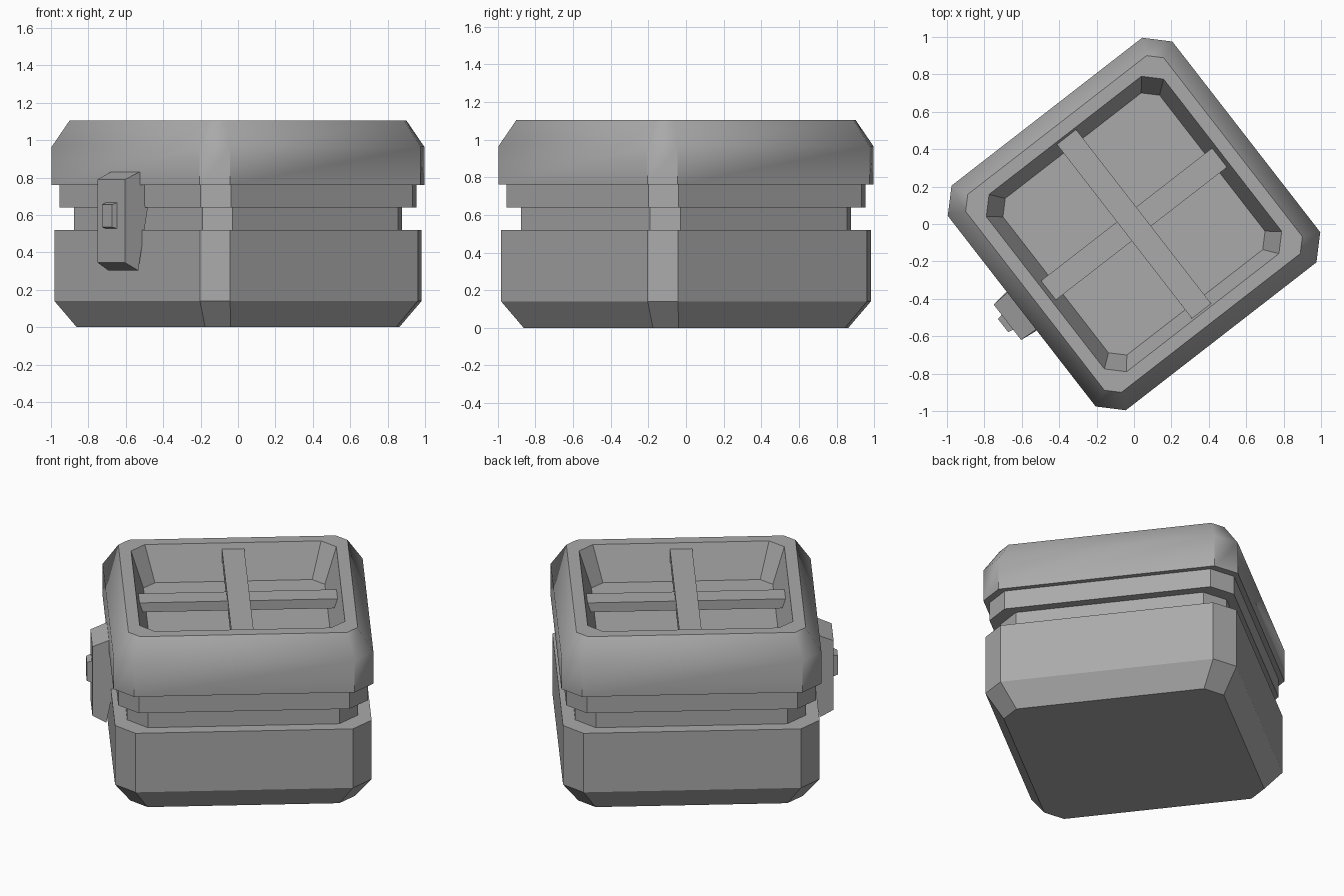
import bpy, bmesh, math

if "Cube" in bpy.data.objects:
    bpy.data.objects.remove(bpy.data.objects["Cube"])

TURN = math.radians(37.8)   # the whole container stands turned on the spot

grey = bpy.data.materials.new("plain_grey")
grey.diffuse_color = (0.4, 0.4, 0.4, 1)
grey.use_nodes = True
grey.node_tree.nodes["Principled BSDF"].inputs["Base Color"].default_value = grey.diffuse_color


def loft(name, rings, smooth=None):
    """Skin a stack of rings with equal point counts and cap both ends."""
    bm = bmesh.new()
    loops = [[bm.verts.new(p) for p in ring] for ring in rings]
    n = len(loops[0])
    for a, b in zip(loops, loops[1:]):
        for i in range(n):
            j = (i + 1) % n
            bm.faces.new((a[i], a[j], b[j], b[i]))
    bm.faces.new(loops[0][::-1])
    bm.faces.new(loops[-1])
    bmesh.ops.recalc_face_normals(bm, faces=bm.faces)
    mesh = bpy.data.meshes.new(name)
    bm.to_mesh(mesh)
    bm.free()
    mesh.materials.append(grey)
    obj = bpy.data.objects.new(name, mesh)
    bpy.context.collection.objects.link(obj)
    obj.rotation_euler.z = TURN
    if smooth:
        bpy.ops.object.select_all(action='DESELECT')
        obj.select_set(True)
        bpy.context.view_layer.objects.active = obj
        bpy.ops.object.shade_smooth_by_angle(angle=math.radians(smooth))
    return obj


def octagon(half, edge, z):
    """Square with cut corners: half width and half length of each side."""
    h, e = half, edge
    return [(x, y, z) for x, y in ((h, -e), (h, e), (e, h), (-e, h),
                                   (-h, e), (-h, -e), (-e, -h), (e, -h))]


def rect_z(hx, hy, z):
    return [(-hx, -hy, z), (hx, -hy, z), (hx, hy, z), (-hx, hy, z)]


def rect_x(hy, low, high):
    """Rectangle across x; low and high are (x, z) of its two level edges."""
    return [(low[0], -hy, low[1]), (low[0], hy, low[1]),
            (high[0], hy, high[1]), (high[0], -hy, high[1])]


# Container body with bevelled foot
loft("body", [octagon(0.657, 0.56, 0), octagon(0.75, 0.635, 0.14),
              octagon(0.75, 0.635, 0.52)])

# Recessed neck and the collar above it
loft("neck", [octagon(0.675, 0.56, 0.5), octagon(0.675, 0.56, 0.65)])
loft("collar", [octagon(0.73, 0.615, 0.64), octagon(0.73, 0.615, 0.77)])

# Lid with bevelled rim and sunken tray
loft("lid", [octagon(0.76, 0.645, 0.76), octagon(0.76, 0.645, 0.965),
             octagon(0.67, 0.605, 1.105), octagon(0.6, 0.515, 1.105),
             octagon(0.53, 0.46, 0.89)], smooth=40)

# Crossed handle bars spanning the tray
loft("upper_bar", [rect_z(0.065, 0.57, 1.0), rect_z(0.065, 0.59, 1.07)])
loft("lower_bar", [rect_z(0.56, 0.065, 0.98), rect_z(0.58, 0.065, 1.04)])

# Latch with a slanted back, and its button
loft("latch", [rect_x(0.13, (-0.776, 0.303), (-0.667, 0.87)),
               rect_x(0.12, (-0.857, 0.345), (-0.857, 0.79))])
loft("latch_button", [rect_x(0.052, (-0.85, 0.525), (-0.85, 0.668)),
                      rect_x(0.044, (-0.886, 0.535), (-0.886, 0.655))])
